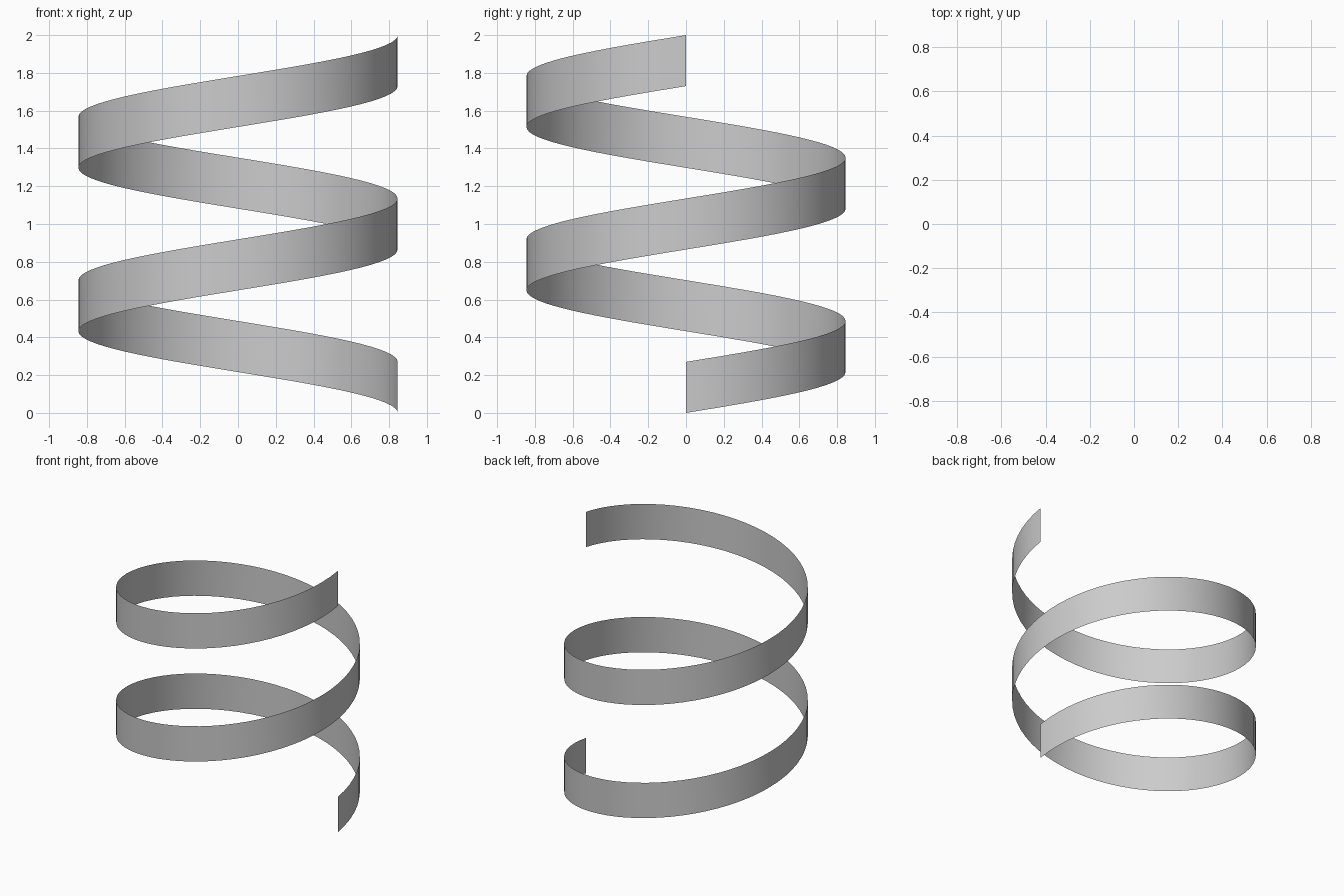
import bpy, bmesh
from math import cos, sin, tau

if "Cube" in bpy.data.objects:
    bpy.data.objects.remove(bpy.data.objects["Cube"])

RADIUS = 0.845
HEIGHT = 0.27          # height of the ribbon band
TOTAL = 2.0
TURNS = 2
STEPS = 64             # segments per turn

# Zero-thickness helical ribbon: a vertical edge swept counterclockwise upwards
bm = bmesh.new()
n = TURNS * STEPS
previous = None
for i in range(n + 1):
    a = tau * i / STEPS
    z = (TOTAL - HEIGHT) * i / n
    x, y = RADIUS * cos(a), RADIUS * sin(a)
    edge = (bm.verts.new((x, y, z)), bm.verts.new((x, y, z + HEIGHT)))
    if previous:
        face = bm.faces.new((previous[0], edge[0], edge[1], previous[1]))
        face.smooth = True
    previous = edge

mesh = bpy.data.meshes.new("spiral_ribbon")
bm.to_mesh(mesh)
bm.free()
ribbon = bpy.data.objects.new("spiral_ribbon", mesh)
bpy.context.collection.objects.link(ribbon)
